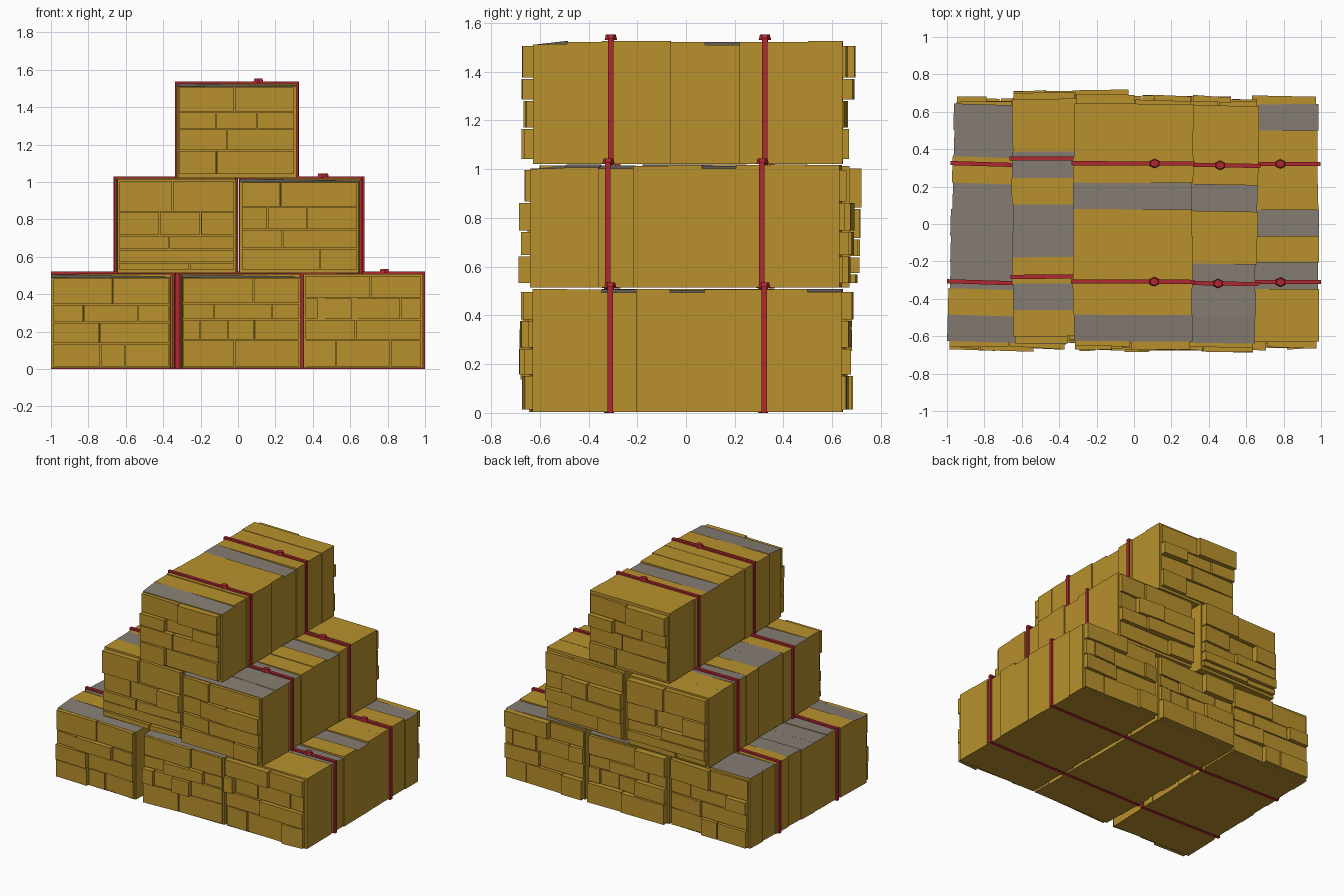
import bpy, bmesh, math, random
from mathutils import Matrix, Vector

if "Cube" in bpy.data.objects:
    bpy.data.objects.remove(bpy.data.objects["Cube"])

random.seed(4)


def material(name, color):
    m = bpy.data.materials.new(name)
    m.diffuse_color = (*color, 1)
    m.use_nodes = True
    m.node_tree.nodes["Principled BSDF"].inputs["Base Color"].default_value = m.diffuse_color
    return m


STRAW = material("straw gold", (0.48, 0.283, 0.026))
GREY = material("weathered grey", (0.235, 0.205, 0.17))
RED = material("twine red", (0.43, 0.021, 0.03))

HALF_W, HALF_L, SLABS = 0.318, 0.635, 9


def finish(name, bm, mats, place):
    bmesh.ops.recalc_face_normals(bm, faces=bm.faces)
    me = bpy.data.meshes.new(name)
    bm.to_mesh(me)
    bm.free()
    for m in mats:
        me.materials.append(m)
    ob = bpy.data.objects.new(name, me)
    ob.matrix_world = place
    bpy.context.collection.objects.link(ob)
    return ob


def box(bm, lo, hi):
    """Add a box between two corners and return its vertices."""
    lo, hi = Vector(lo), Vector(hi)
    size = hi - lo
    mat = Matrix.Translation((lo + hi) / 2) @ Matrix.Diagonal((*size, 1))
    return bmesh.ops.create_cube(bm, size=1, matrix=mat)["verts"]


def slabs(name, place, greys):
    """Pressed straw flakes side by side along the bale, some with grey tops."""
    bm = bmesh.new()
    step = 2 * HALF_L / SLABS
    for i in range(SLABS):
        y = -HALF_L + i * step
        grey = i in greys
        top = random.uniform(0.503, 0.509)
        x0 = -HALF_W + random.uniform(-0.004, 0.006)
        x1 = HALF_W + random.uniform(-0.006, 0.004)
        verts = box(bm, (x0, y, 0.004), (x1, y + step, top))
        for v in verts:
            if v.co.z > 0.3 and grey:
                # grey tops slope down towards the outside
                if i == 0 and v.co.y < y + step / 2:
                    v.co.z -= 0.016
                elif v.co.x > 0:
                    v.co.z -= 0.012
        for f in {f for v in verts for f in v.link_faces}:
            f.normal_update()
            if grey and f.calc_center_median().z > 0.45:
                f.material_index = 1
    finish(name, bm, (STRAW, GREY), place)


def end_blocks(name, place, rows):
    """Courses of straw blocks standing proud of both bale ends."""
    bm = bmesh.new()
    gap = 0.003
    for end in (-1, 1):
        for z0, z1, splits in rows:
            edges = [-0.31, *splits, 0.31]
            for a, b in zip(edges, edges[1:]):
                out = random.uniform(0.646, 0.685)
                skew = random.uniform(-0.006, 0.006)
                verts = box(bm, (a + gap, 0.615, z0 + gap), (b - gap, out, z1 - gap))
                for v in verts:
                    if v.co.y > 0.64:
                        v.co.y += skew if v.co.x > (a + b) / 2 else -skew
                    v.co.x *= -end
                    v.co.y *= end
    finish(name, bm, (STRAW,), place)


def twine(name, place):
    """Two bands round the bale, each with a knot on top."""
    bm = bmesh.new()
    w, h, t, d = 0.33, 0.52, 0.012, 0.011
    for y in (-0.316, 0.316):
        box(bm, (-w, y - d, 0), (w, y + d, t))
        box(bm, (-w, y - d, h - t), (w, y + d, h))
        box(bm, (-w, y - d, t), (-w + t, y + d, h - t))
        box(bm, (w - t, y - d, t), (w, y + d, h - t))
        bmesh.ops.create_cone(
            bm, cap_ends=True, segments=6, radius1=0.03, radius2=0.024, depth=0.022,
            matrix=Matrix.Translation((0.115, y, h + 0.003)) @ Matrix.Diagonal((1, 0.85, 1, 1)))
    finish(name, bm, (RED,), place)


# name, (x, y, z), turn in degrees, grey flakes, end courses (bottom, top, splits)
BALES = [
    ("lower_left", (-0.66, 0, 0), -1.7, {0, 2, 3, 4, 5, 7, 8},
     [(.01, .135, [-.055, .075]), (.135, .25, [-.06]), (.25, .345, [-.145, .145]),
      (.345, .49, [.01])]),
    ("lower_middle", (0.012, 0, 0), 0.4, {0, 8},
     [(.01, .155, [-.035]), (.155, .265, [-.22, -.07, .07]), (.265, .35, [-.145, .165]),
      (.35, .49, [.065])]),
    ("lower_right", (0.668, 0.005, 0), 0.1, {2, 4, 8},
     [(.01, .155, [-.145, .145]), (.155, .265, [-.04]), (.265, .38, [-.24, -.06, .2]),
      (.38, .50, [.04])]),
    ("middle_left", (-0.333, 0.035, 0.51), 0.3, {1, 3, 4, 6},
     [(.02, .06, [.07]), (.06, .13, []), (.13, .205, [-.04]), (.205, .33, [-.09, .13]),
      (.33, .495, [-.02])]),
    ("middle_right", (0.34, 0, 0.51), -1.0, {0, 1, 2, 5},
     [(.02, .135, [.11]), (.135, .235, [-.09]), (.235, .355, [-.17, .04]),
      (.355, .49, [-.10])]),
    ("top", (-0.006, 0.008, 1.018), -0.2, {0, 5},
     [(.02, .15, [-.105]), (.15, .265, [-.05]), (.265, .355, [-.11, .11]),
      (.355, .49, [-.01])]),
]

for label, pos, turn, greys, rows in BALES:
    place = Matrix.Translation(pos) @ Matrix.Rotation(math.radians(turn), 4, "Z")
    slabs(label + "_bale", place, greys)
    end_blocks(label + "_end_blocks", place, rows)
    twine(label + "_twine", place)
